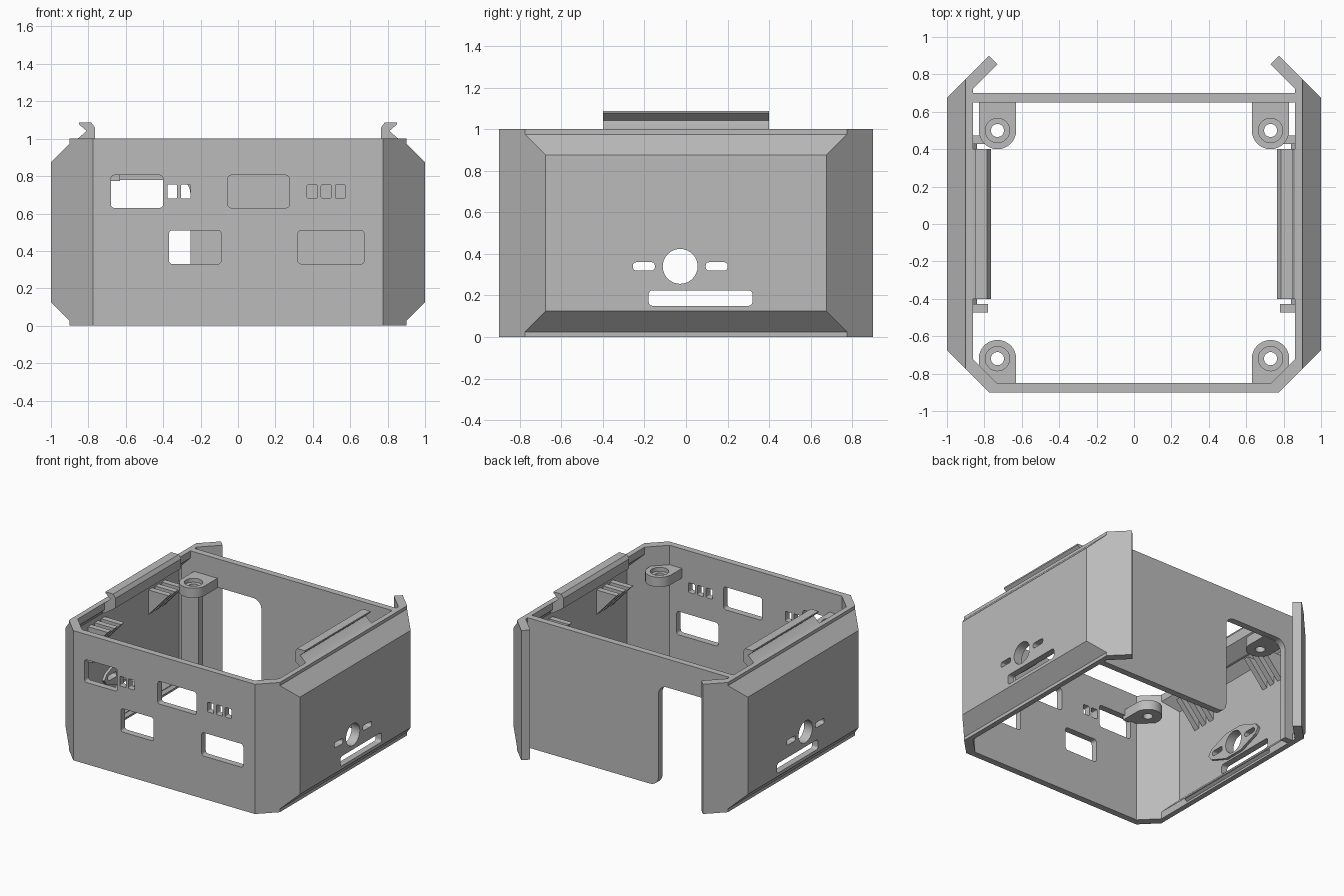
import bpy, bmesh, math

if "Cube" in bpy.data.objects:
    bpy.data.objects.remove(bpy.data.objects["Cube"], do_unlink=True)

grey = bpy.data.materials.new("plain grey")
grey.use_nodes = True
grey.diffuse_color = (0.5, 0.5, 0.5, 1)
grey.node_tree.nodes["Principled BSDF"].inputs["Base Color"].default_value = (0.5, 0.5, 0.5, 1)


def prism(name, pts, axis, lo, hi):
    """Extrude a 2D outline along an axis."""
    place = {"x": lambda a, b, h: (h, a, b),
             "y": lambda a, b, h: (a, h, b),
             "z": lambda a, b, h: (a, b, h)}[axis]
    bm = bmesh.new()
    low = [bm.verts.new(place(a, b, lo)) for a, b in pts]
    high = [bm.verts.new(place(a, b, hi)) for a, b in pts]
    bm.faces.new(low)
    bm.faces.new(high)
    n = len(pts)
    for i in range(n):
        j = (i + 1) % n
        bm.faces.new((low[i], low[j], high[j], high[i]))
    bmesh.ops.recalc_face_normals(bm, faces=bm.faces)
    mesh = bpy.data.meshes.new(name)
    bm.to_mesh(mesh)
    bm.free()
    mesh.materials.append(grey)
    ob = bpy.data.objects.new(name, mesh)
    bpy.context.collection.objects.link(ob)
    return ob


def combine(ob, tool, op="DIFFERENCE"):
    """Apply a boolean and discard the tool."""
    mod = ob.modifiers.new("cut", "BOOLEAN")
    mod.operation, mod.object, mod.solver = op, tool, "EXACT"
    bpy.context.view_layer.objects.active = ob
    bpy.ops.object.modifier_apply(modifier=mod.name)
    bpy.data.objects.remove(tool, do_unlink=True)


def arc(cx, cy, r, start, end, n):
    return [(cx + r * math.cos(math.radians(start + (end - start) * i / n)),
             cy + r * math.sin(math.radians(start + (end - start) * i / n)))
            for i in range(n + 1)]


def circle(cx, cy, r, n=32):
    return arc(cx, cy, r, 0, 360, n)[:-1]


def rounded(x0, x1, y0, y1, r=0.02):
    return (arc(x1 - r, y1 - r, r, 0, 90, 5) + arc(x0 + r, y1 - r, r, 90, 180, 5)
            + arc(x0 + r, y0 + r, r, 180, 270, 5) + arc(x1 - r, y0 + r, r, 270, 360, 5))


def mirrored(half):
    return half + [(-x, y) for x, y in reversed(half)]


# Shell: octagonal plan crossed with a bevelled side profile, then hollowed
shell = prism("shell", mirrored([(0.775, -0.9), (1, -0.675), (1, 0.675),
                                 (0.775, 0.9), (0.73, 0.855)]), "z", 0, 1)
combine(shell, prism("profile", mirrored([(0.9, 0), (0.9, 0.025), (1, 0.125), (1, 0.875),
                                          (0.9, 0.975), (0.9, 1)]), "y", -1.1, 1.1), "INTERSECT")
hollow = prism("hollow", mirrored([(0.735, -0.85), (0.95, -0.635), (0.95, 0.635),
                                   (0.635, 0.95)]), "z", -0.1, 1.1)
combine(hollow, prism("hollow_profile", mirrored([(0.86, -0.2), (0.86, 0.055), (0.95, 0.145),
                                                  (0.95, 0.855), (0.86, 0.945), (0.86, 1.2)]),
                      "y", -1.1, 1.1), "INTERSECT")
combine(shell, hollow)

# Ports in the front wall
ports = [(-0.68, -0.4, 0.63, 0.805), (-0.055, 0.275, 0.63, 0.805),
         (-0.37, -0.09, 0.33, 0.51), (0.32, 0.675, 0.33, 0.51)]
ports += [(x, x + 0.053, 0.68, 0.755) for x in (-0.378, -0.306, 0.37, 0.445, 0.52)]
for p in ports:
    r = 0.02 if p[1] - p[0] > 0.1 else 0.008
    combine(shell, prism("port", rounded(*p, r), "y", -1, -0.8))

# Socket plates inside the side walls
plates = []
for s, side in ((1, "left"), (-1, "right")):
    ends = sorted((s * 0.93, s * 0.955))
    outline = [(-0.3, 0.34), (-0.27, 0.3), (-0.11, 0.24), (0.05, 0.24), (0.21, 0.3),
               (0.24, 0.34), (0.21, 0.38), (0.05, 0.44), (-0.11, 0.44), (-0.27, 0.38)]
    plates.append(prism(side + "_socket_plate", outline, "x", *ends))

# Openings through both side walls and their plates
for outline in (circle(-0.028, 0.34, 0.084), rounded(-0.255, -0.15, 0.32, 0.36, 0.015),
                rounded(0.095, 0.2, 0.32, 0.36, 0.015), rounded(-0.18, 0.32, 0.15, 0.225)):
    for target in [shell] + plates:
        combine(target, prism("opening", outline, "x", -1.1, 1.1))

# Back wall with a notch open at the bottom
panel = [(-0.87, 0), (-0.79, 0)]
panel += arc(-0.72, 0.71, 0.07, 180, 90, 5) + arc(-0.325, 0.71, 0.07, 90, 0, 5)
panel += arc(-0.185, 0.07, 0.07, 180, 270, 5)
panel += [(0.87, 0), (0.87, 0.05), (0.95, 0.13), (0.95, 0.87), (0.87, 0.95), (0.87, 1),
          (-0.87, 1), (-0.87, 0.95), (-0.95, 0.87), (-0.95, 0.13), (-0.87, 0.05)]
prism("back_wall", panel, "y", 0.65, 0.7)

for s, side in ((1, "left"), (-1, "right")):
    def flip(pts):
        return [(s * x, y) for x, y in pts]

    # Screw lugs with countersunk holes
    front = [(0.63, -0.87), (0.77, -0.87), (0.83, -0.8)] + arc(0.73, -0.72, 0.1, 0, 180, 16)
    back = [(0.83, 0.66), (0.63, 0.66)] + arc(0.73, 0.5, 0.1, 180, 360, 16)
    for end, outline, cy in (("front", front, -0.72), ("back", back, 0.5)):
        lug = prism(f"{side}_{end}_screw_lug", flip(outline), "z", 0.775, 0.85)
        combine(lug, prism("bore", circle(s * 0.73, cy, 0.035), "z", 0.7, 0.9))
        combine(lug, prism("recess", circle(s * 0.73, cy, 0.065), "z", 0.82, 0.9))

    # Snap hook along the top rim
    hook = [(0.88, 0.92), (0.86, 0.92), (0.765, 0.985), (0.765, 1.06), (0.785, 1.088),
            (0.85, 1.088), (0.85, 1.077), (0.81, 1.042), (0.85, 1.005), (0.88, 0.99)]
    prism(side + "_snap_hook", flip(hook), "y", -0.4, 0.4)

    # Catch strip along the bottom rim
    prism(side + "_catch_strip", flip([(0.87, 0.01), (0.84, 0.03), (0.87, 0.06)]),
          "y", -0.45, 0.45)

    # Triangular ribs in two groups of three
    for e in (-1, 1):
        for i in range(3):
            y = e * (0.45 - 0.08 * i)
            prism(f"{side}_rib", flip([(0.96, 0.62), (0.96, 0.82), (0.78, 0.82)]),
                  "y", y - 0.022, y + 0.022)

# Smooth the curved edges, keep corners sharp
bpy.ops.object.select_all(action="DESELECT")
for ob in bpy.context.collection.objects:
    if ob.type == "MESH" and grey.name in ob.data.materials:
        ob.select_set(True)
        bpy.context.view_layer.objects.active = ob
bpy.ops.object.shade_smooth_by_angle(angle=math.radians(30))
